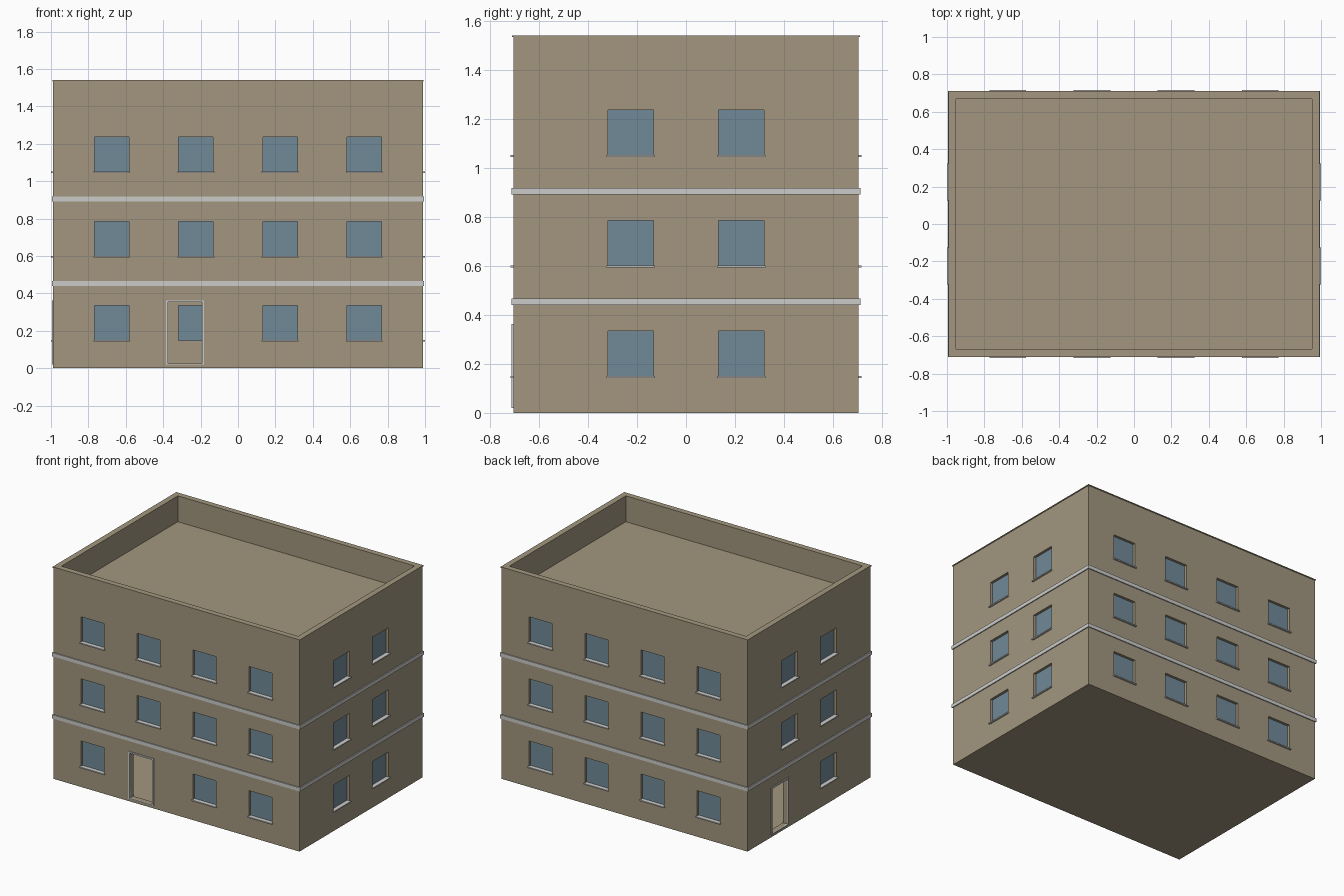
import bpy, bmesh, math
from mathutils import Matrix, Vector

if "Cube" in bpy.data.objects:
    bpy.data.objects.remove(bpy.data.objects["Cube"])


def material(name, rgb):
    m = bpy.data.materials.new(name)
    m.use_nodes = True
    m.diffuse_color = (*rgb, 1)
    m.node_tree.nodes["Principled BSDF"].inputs["Base Color"].default_value = (*rgb, 1)
    return m


WALL = material("beige wall", (0.36, 0.305, 0.21))
TRIM = material("light grey trim", (0.6, 0.6, 0.59))
GLASS = material("blue grey glass", (0.165, 0.255, 0.315))

HX, HY, TOP = 0.988, 0.705, 1.54      # wall half sizes and height
THICK, STOREY, SLAB = 0.037, 0.451, 0.02
WIN_W, WIN_H, WIN_Z = 0.185, 0.186, 0.148
DOOR_W, DOOR_H, FRAME = 0.182, 0.333, 0.01


def add_box(bm, lo, hi, angle=0):
    lo, hi = Vector(lo), Vector(hi)
    size = hi - lo
    mat = (Matrix.Rotation(math.radians(angle), 4, 'Z')
           @ Matrix.Translation((lo + hi) / 2) @ Matrix.Diagonal((*size, 1)))
    bmesh.ops.create_cube(bm, size=1, matrix=mat)


def finish(bm, name, mat):
    mesh = bpy.data.meshes.new(name)
    bmesh.ops.recalc_face_normals(bm, faces=bm.faces)
    bm.to_mesh(mesh)
    bm.free()
    ob = bpy.data.objects.new(name, mesh)
    bpy.context.collection.objects.link(ob)
    mesh.materials.append(mat)
    return ob


def ring(name, z0, z1, out, mat):
    """Rectangular ring around the walls, out beyond their faces."""
    bm = bmesh.new()
    loops = []
    for d, z in ((out, z0), (out, z1), (-THICK, z1), (-THICK, z0)):
        x, y = HX + d, HY + d
        loops.append([bm.verts.new((sx * x, sy * y, z))
                      for sx, sy in ((-1, -1), (1, -1), (1, 1), (-1, 1))])
    for a, b in zip(loops, loops[1:] + loops[:1]):
        for i in range(4):
            j = (i + 1) % 4
            bm.faces.new((a[i], a[j], b[j], b[i]))
    return finish(bm, name, mat)


# Each side: name, turn about z, wall distance, window columns, door position
wide = [-0.675, -0.225, 0.225, 0.675]
narrow = [-0.225, 0.225]
sides = [("front", 0, HY, wide, -0.283), ("left", 90, HX, narrow, None),
         ("back", 180, HY, wide, None), ("right", 270, HX, narrow, -0.337)]

openings = bmesh.new()
for side, turn, dist, columns, door in sides:
    sills, panes = bmesh.new(), bmesh.new()
    for floor in range(3):
        z = WIN_Z + floor * STOREY
        for u in columns:
            if floor == 0 and door is not None and abs(u - door) < 0.2:
                continue
            a, b = u - WIN_W / 2, u + WIN_W / 2
            add_box(openings, (a, -dist - 0.05, z), (b, -dist + 0.06, z + WIN_H), turn)
            add_box(panes, (a, -dist + 0.019, z), (b, -dist + 0.026, z + WIN_H), turn)
            add_box(sills, (a - 0.006, -dist - 0.012, z - 0.006),
                    (b + 0.006, -dist + 0.019, z + 0.002), turn)
    finish(sills, side + "_window_sills", TRIM)
    finish(panes, side + "_window_panes", GLASS)

    # Open doorway with a thin surround
    if door is not None:
        a, b, z0, z1 = door - DOOR_W / 2, door + DOOR_W / 2, SLAB + 0.005, SLAB + DOOR_H
        add_box(openings, (a, -dist - 0.05, z0), (b, -dist + 0.06, z1), turn)
        frame = bmesh.new()
        y0, y1 = -dist - 0.007, -dist + 0.008
        for lo, hi in (((a - FRAME, z0), (a, z1)), ((b, z0), (b + FRAME, z1)),
                       ((a - FRAME, z1), (b + FRAME, z1 + FRAME)),
                       ((a - FRAME, z0 - 0.005), (b + FRAME, z0))):
            add_box(frame, (lo[0], y0, lo[1]), (hi[0], y1, hi[1]), turn)
        finish(frame, side + "_door_frame", TRIM)

# Hollow building shell with a floor slab per storey and a sunken roof
shell = bmesh.new()
add_box(shell, (-HX, -HY, 0), (HX, HY, TOP))
walls = finish(shell, "building_walls", WALL)
rooms = bmesh.new()
ix, iy = HX - THICK, HY - THICK
for floor in range(3):
    add_box(rooms, (-ix, -iy, floor * STOREY + SLAB), (ix, iy, (floor + 1) * STOREY - SLAB))
add_box(rooms, (-ix, -iy, 3 * STOREY), (ix, iy, TOP + 0.1))

for name, bm in (("room_cutter", rooms), ("opening_cutter", openings)):
    cutter = finish(bm, name, WALL)
    cutter.hide_render = True
    mod = walls.modifiers.new(name, 'BOOLEAN')
    mod.operation, mod.solver, mod.object = 'DIFFERENCE', 'EXACT', cutter
    bpy.context.view_layer.objects.active = walls
    bpy.ops.object.modifier_apply(modifier=name)
    bpy.data.objects.remove(cutter)

# String courses between storeys, and the parapet coping
for i in (1, 2):
    ring("string_course_%d" % i, i * STOREY - 0.011, i * STOREY + 0.016, 0.007, TRIM)
ring("parapet_coping", TOP - 0.006, TOP + 0.001, 0.005, WALL)
